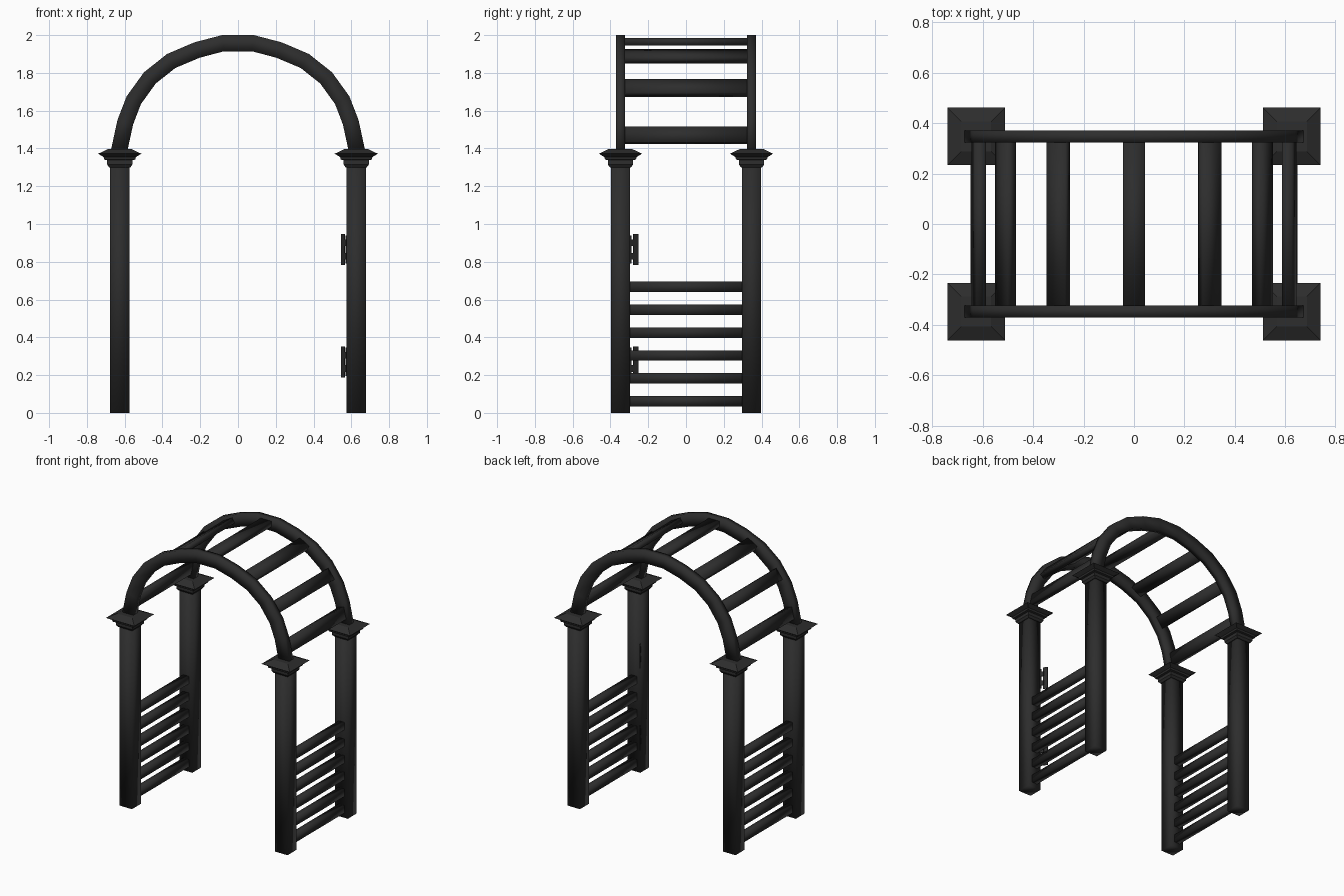
import bpy, bmesh, math
from mathutils import Vector, Matrix

if "Cube" in bpy.data.objects:
    bpy.data.objects.remove(bpy.data.objects["Cube"])

black = bpy.data.materials.new("charcoal black")
black.diffuse_color = (0.026, 0.026, 0.026, 1)
black.use_nodes = True
black.node_tree.nodes["Principled BSDF"].inputs["Base Color"].default_value = black.diffuse_color

PX, PY = 0.626, 0.347      # post centres


def finish(name, bm, smooth):
    bmesh.ops.recalc_face_normals(bm, faces=bm.faces)
    for f in bm.faces:
        f.smooth = smooth
    me = bpy.data.meshes.new(name)
    bm.to_mesh(me)
    bm.free()
    me.materials.append(black)
    ob = bpy.data.objects.new(name, me)
    bpy.context.collection.objects.link(ob)
    return ob


def box(name, loc, size, rot=0.0, axis='Y', smooth=True):
    bm = bmesh.new()
    m = (Matrix.Translation(loc) @ Matrix.Rotation(rot, 4, axis)
         @ Matrix.Diagonal((*size, 1)))
    bmesh.ops.create_cube(bm, size=1, matrix=m)
    return finish(name, bm, smooth)


def skin(name, rings, smooth):
    # joins four-cornered rings into a closed solid
    bm = bmesh.new()
    vs = [[bm.verts.new(p) for p in r] for r in rings]
    for a, b in zip(vs, vs[1:]):
        for i in range(4):
            j = (i + 1) % 4
            bm.faces.new((a[i], a[j], b[j], b[i]))
    bm.faces.new(vs[0])
    bm.faces.new(vs[-1])
    return finish(name, bm, smooth)


CORNERS = ((-1, -1), (1, -1), (1, 1), (-1, 1))

# posts with stepped, flared caps (half width, height)
cap = [(0.056, 1.30), (0.067, 1.315), (0.067, 1.338), (0.082, 1.341),
       (0.085, 1.354), (0.114, 1.372), (0.06, 1.398)]
for sx, sy in CORNERS:
    x, y = sx * PX, sy * PY
    box("post", (x, y, 0.66), (0.102, 0.102, 1.32))
    skin("post_cap", [[(x + a * h, y + b * h, z) for a, b in CORNERS]
                      for h, z in cap], False)

# arches: right half of the centre line, mirrored to the left
half = [(0.63, 1.385), (0.597, 1.538), (0.552, 1.655), (0.467, 1.773),
        (0.354, 1.863), (0.217, 1.921), (0.08, 1.957)]
path = [Vector((x, 0, z)) for x, z in half]
path += [Vector((-x, 0, z)) for x, z in reversed(half)]
for sy in (-1, 1):
    rings = []
    for i, p in enumerate(path):
        t = (path[min(i + 1, len(path) - 1)] - path[max(i - 1, 0)]).normalized()
        n = Vector((t.z, 0, -t.x))
        rings.append([p + n * a * 0.043 + Vector((0, sy * PY + b * 0.024, 0))
                      for a, b in CORNERS])
    skin("arch", rings, True)

# slats across the arch (x, z, tilt in degrees)
for x, z, tilt in ((0, 1.965, 0), (0.30, 1.888, 30), (0.51, 1.72, 54), (0.615, 1.47, 77)):
    for s in ((1, -1) if x else (1,)):
        box("arch_slat", (s * x, 0, z), (0.086, 0.66, 0.04), s * math.radians(tilt))

# side rails between the front and back posts
for sx in (-1, 1):
    for i in range(6):
        box("side_rail", (sx * PX, 0, 0.062 + i * 0.121), (0.046, 0.61, 0.055))

# two gate hinges set diagonally on the inner corner of the front right post
corner = Vector((0.577, -0.298, 0))
d = Vector((-0.55, 0.84, 0)).normalized()
ang = math.atan2(d.y, d.x)
for z in (0.27, 0.865):
    up = Vector((0, 0, z))
    box("hinge_plate", corner + d * 0.038 + up, (0.034, 0.005, 0.165), ang, 'Z', False)
    box("hinge_mount", corner + d * 0.002 + up, (0.014, 0.005, 0.15), ang, 'Z', False)
    for s in (-1, 1):
        box("hinge_knuckle", corner + d * 0.015 + up + Vector((0, 0, s * 0.035)),
            (0.026, 0.008, 0.035), ang, 'Z', False)
